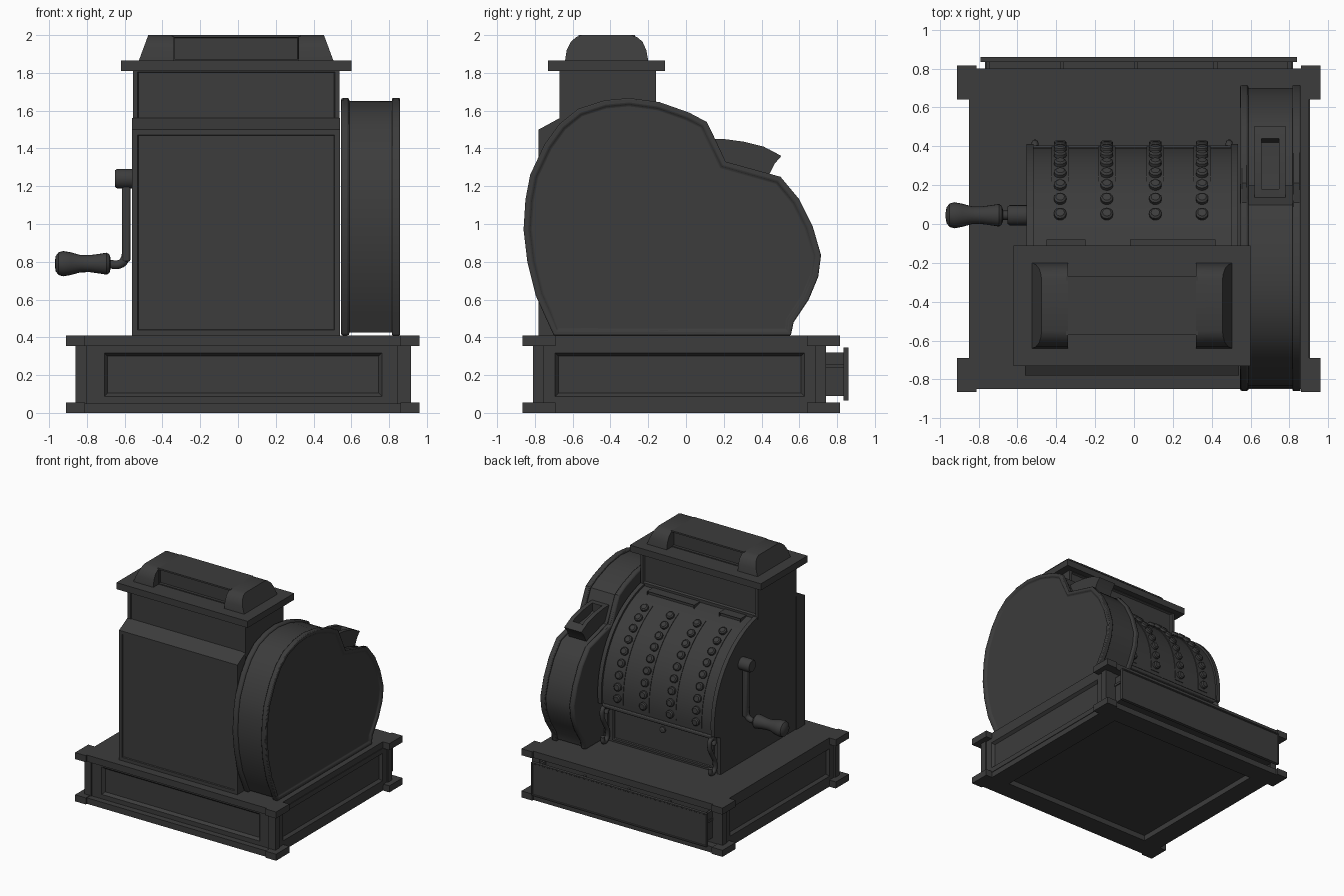
import bpy, bmesh
from math import radians, sin, cos, pi
from mathutils import Vector, Matrix

if "Cube" in bpy.data.objects:
    bpy.data.objects.remove(bpy.data.objects["Cube"])

mat = bpy.data.materials.new("dark_iron")
mat.diffuse_color = (0.045, 0.045, 0.045, 1)
mat.use_nodes = True
mat.node_tree.nodes["Principled BSDF"].inputs["Base Color"].default_value = mat.diffuse_color


def finish(name, bm, bevel=0.0, segs=2):
    bmesh.ops.recalc_face_normals(bm, faces=bm.faces)
    me = bpy.data.meshes.new(name)
    bm.to_mesh(me)
    bm.free()
    me.materials.append(mat)
    ob = bpy.data.objects.new(name, me)
    bpy.context.collection.objects.link(ob)
    if bevel:
        m = ob.modifiers.new("bevel", 'BEVEL')
        m.width, m.segments = bevel, segs
        m.limit_method, m.angle_limit = 'ANGLE', radians(50)
    return ob


def panel(bm, n, border, slope, depth, extra=0.0):
    """Sink a moulded panel into the biggest face pointing along n."""
    bm.normal_update()
    f = max((f for f in bm.faces if f.normal.dot(Vector(n)) > 0.99), key=lambda f: f.calc_area())
    if border:
        bmesh.ops.inset_individual(bm, faces=[f], thickness=border)
        if extra:
            ax = 0 if abs(n[1]) > 0.5 else 1
            c = f.calc_center_median()[ax]
            for v in f.verts:
                v.co[ax] += extra if v.co[ax] < c else -extra
    bmesh.ops.inset_individual(bm, faces=[f], thickness=slope, depth=-depth)


def box(name, x0, x1, y0, y1, z0, z1, panels=(), bevel=0.0):
    bm = bmesh.new()
    bmesh.ops.create_cube(bm, size=1)
    for v in bm.verts:
        v.co = ((x0 + x1) / 2 + v.co.x * (x1 - x0), (y0 + y1) / 2 + v.co.y * (y1 - y0),
                (z0 + z1) / 2 + v.co.z * (z1 - z0))
    bmesh.ops.recalc_face_normals(bm, faces=bm.faces)
    for p in panels:
        panel(bm, *p)
    return finish(name, bm, bevel)


def prism(name, pts, x0, x1, panels=(), bevel=0.0):
    """Extrude a (y, z) profile along x."""
    bm = bmesh.new()
    f = bm.faces.new([bm.verts.new((x0, y, z)) for y, z in pts])
    ext = bmesh.ops.extrude_face_region(bm, geom=[f])
    for v in ext["geom"]:
        if isinstance(v, bmesh.types.BMVert):
            v.co.x = x1
    bmesh.ops.recalc_face_normals(bm, faces=bm.faces)
    for p in panels:
        panel(bm, *p)
    return finish(name, bm, bevel)


def lathe(name, prof, origin, axis, n=16):
    """Spin (distance, radius) pairs around an axis from origin."""
    bm = bmesh.new()
    rot = Vector((0, 0, 1)).rotation_difference(Vector(axis)).to_matrix()
    rings = [[bm.verts.new(Vector(origin) + rot @ Vector((r * cos(2 * pi * i / n), r * sin(2 * pi * i / n), d)))
              for i in range(n)] for d, r in prof]
    for a, b in zip(rings, rings[1:]):
        for i in range(n):
            bm.faces.new((a[i], a[(i + 1) % n], b[(i + 1) % n], b[i]))
    bm.faces.new(rings[0])
    bm.faces.new(rings[-1])
    return finish(name, bm)


def tube(name, pts, r):
    cu = bpy.data.curves.new(name, 'CURVE')
    cu.dimensions = '3D'
    cu.bevel_depth, cu.bevel_resolution, cu.use_fill_caps = r, 3, True
    cu.resolution_u = 6
    s = cu.splines.new('BEZIER')
    s.bezier_points.add(len(pts) - 1)
    for b, p in zip(s.bezier_points, pts):
        b.co = p
        b.handle_left_type = b.handle_right_type = 'AUTO'
    cu.materials.append(mat)
    ob = bpy.data.objects.new(name, cu)
    bpy.context.collection.objects.link(ob)


def offset(pts, d):
    """Shrink a clockwise outline by d."""
    out = []
    for i, p in enumerate(pts):
        p = Vector(p)
        e1 = (p - Vector(pts[i - 1])).normalized()
        e2 = (Vector(pts[(i + 1) % len(pts)]) - p).normalized()
        n1, n2 = Vector((e1.y, -e1.x)), Vector((e2.y, -e2.x))
        m = (n1 + n2) / (1 + n1.dot(n2))
        out.append(p + m * d)
    return out


# Base: plinth, panelled core, top slab, corner pads and pilasters
box("base_plinth", -0.85, 0.90, -0.85, 0.80, 0, 0.05, [((0, 0, -1), 0.24, 0.002, 0.045)])
box("base_core", -0.85, 0.905, -0.80, 0.735, 0.045, 0.36,
    [(n, 0.06, 0.025, 0.022, e) for n, e in (((0, -1, 0), 0.10), ((-1, 0, 0), 0.065), ((1, 0, 0), 0.065))])
box("base_top_slab", -0.85, 0.90, -0.85, 0.80, 0.355, 0.41)
for sx, xa, xb in (("left", -0.91, -0.81), ("right", 0.86, 0.96)):
    for sy, ya, yb in (("front", -0.865, -0.69), ("back", 0.64, 0.815)):
        for sz, za in (("lower", 0), ("upper", 0.355)):
            box(f"corner_pad_{sz}_{sx}_{sy}", xa, xb, ya, yb, za, za + 0.055)
        px = (-0.86, -0.80) if sx == "left" else (0.845, 0.915)
        py = (-0.81, -0.755) if sy == "front" else (0.685, 0.74)
        box(f"pilaster_{sx}_{sy}", *px, *py, 0.05, 0.36)

# Drawer, slightly open at the back
box("drawer_front", -0.79, 0.84, 0.833, 0.86, 0.065, 0.345, [((0, 1, 0), 0.012, 0.006, 0.006)])
box("drawer_floor", -0.76, 0.81, 0.70, 0.84, 0.09, 0.11)
for x in (-0.76, -0.38, 0.0, 0.41, 0.79):
    box("drawer_divider", x, x + 0.02, 0.70, 0.84, 0.10, 0.32 if x in (-0.76, 0.79) else 0.30)
for x in (-0.768, 0.808):
    box("drawer_runner", x, x + 0.01, 0.70, 0.835, 0.24, 0.26)

# Cabinet: curved keyboard body with raised cheeks
CY, CZ = -0.31, 0.84


def body(r, ylow):
    arc = [(CY + r * cos(radians(a)), CZ + r * sin(radians(a))) for a in range(78, -8, -5)]
    return [(-0.74, 0.41), (-0.74, 1.5), (-0.66, 1.56), (-0.17, 1.56)] + arc + [(ylow, 0.72), (ylow, 0.41)]


prism("keyboard_body", body(0.705, 0.31), -0.53, 0.51)
for x in (-0.552, 0.50):
    prism("cabinet_cheek", body(0.722, 0.33), x, x + 0.034)
prism("cabinet_front", [(-0.78, 0.41), (-0.78, 1.5), (-0.67, 1.56), (-0.67, 0.41)], -0.56, 0.54,
      [((0, -1, 0), 0.04, 0.006, 0.008)])
box("cabinet_neck", -0.557, 0.537, -0.67, -0.16, 1.53, 1.83,
    [((0, -1, 0), 0.035, 0.006, 0.008), ((0, 1, 0), 0.035, 0.012, 0.015)])
box("cornice", -0.62, 0.60, -0.73, -0.11, 1.81, 1.865)
box("keyboard_lip", -0.52, 0.50, 0.30, 0.405, 0.725, 0.755, bevel=0.008)
box("lower_panel", -0.48, 0.46, 0.30, 0.325, 0.43, 0.71, [((0, 1, 0), 0.025, 0.008, 0.008)])
lathe("lower_lock", [(0, 0.025), (0.015, 0.025), (0.022, 0.015)], (-0.01, 0.315, 0.64), (0, 1, 0))
for xa, xb in ((-0.45, -0.25), (-0.02, 0.42)):
    box("keyboard_slot", xa, xb, -0.16, -0.08, 1.48, 1.537, [((0, 1, 0), 0.006, 0.003, 0.012)])
for x in (-0.51, 0.49):
    tube("scroll_bracket", [(x, y, z) for y, z in ((0.36, 0.66), (0.35, 0.71), (0.40, 0.72), (0.415, 0.66),
         (0.38, 0.58), (0.345, 0.51), (0.355, 0.44), (0.40, 0.435), (0.405, 0.48))], 0.018)

# Keys: four columns of nine on curved strips
for x in (-0.38, -0.14, 0.11, 0.35):
    ring = [[(CY + r * cos(radians(a)), CZ + r * sin(radians(a))) for a in range(64, -5, -4)] for r in (0.69, 0.710)]
    prism("key_strip", ring[0] + ring[1][::-1], x - 0.045, x + 0.045)
    for i in range(9):
        a = radians(60 - 7.5 * i)
        d = Vector((0, cos(a), sin(a)))
        lathe("key", [(0, 0.02), (0.012, 0.02), (0.014, 0.032), (0.032, 0.032), (0.04, 0.022)],
              Vector((x, CY, CZ)) + d * 0.70, d, 12)

# Top sign: two sloped rounded end blocks with a panelled centre
cap = [(-0.64, 1.865), (-0.632, 1.92), (-0.61, 1.965), (-0.58, 1.99), (-0.55, 2.0),
       (-0.29, 2.0), (-0.26, 1.99), (-0.23, 1.965), (-0.21, 1.92), (-0.20, 1.865)]
for name, xo, xi in (("left", -0.525, -0.34), ("right", 0.505, 0.32)):
    ob = prism("sign_end_" + name, cap, xo, xi)
    for v in ob.data.vertices:
        if abs(v.co.x - xo) < 0.001:
            v.co.x += (v.co.z - 1.865) * (0.37 if xo < 0 else -0.37)
box("sign_centre", -0.35, 0.33, -0.57, -0.27, 1.86, 2.0,
    [((0, -1, 0), 0.018, 0.002, 0.02), ((0, 1, 0), 0.018, 0.002, 0.02)])

# Side housing: clockwise outline in y, z
housing = [(-0.70, 0.41), (-0.75, 0.52), (-0.795, 0.62), (-0.84, 0.80), (-0.86, 0.97), (-0.85, 1.13),
           (-0.825, 1.26), (-0.75, 1.42), (-0.67, 1.53), (-0.57, 1.61), (-0.43, 1.655), (-0.30, 1.667),
           (-0.14, 1.645), (0.016, 1.59), (0.11, 1.54), (0.135, 1.49), (0.21, 1.33), (0.50, 1.25), (0.60, 1.13),
           (0.67, 0.99), (0.715, 0.835), (0.70, 0.72), (0.65, 0.60), (0.57, 0.48), (0.555, 0.41)]
prism("housing_drum", offset(housing, 0.016), 0.55, 0.84)
prism("housing_flange_inner", housing, 0.545, 0.59, bevel=0.012)
prism("housing_flange_outer", housing, 0.815, 0.858, [((1, 0, 0), 0.03, 0.008, 0.012)], bevel=0.01)

# Receipt chute on the housing
chute = [(0.12, 1.45), (0.20, 1.45), (0.31, 1.435), (0.41, 1.41), (0.505, 1.36), (0.47, 1.32), (0.44, 1.26),
         (0.19, 1.33)]
for x in (0.62, 0.745):
    prism("chute_cheek", chute, x, x + 0.035)
prism("chute_tray", [(0.13, 1.40), (0.25, 1.36), (0.42, 1.345), (0.44, 1.395), (0.505, 1.36), (0.47, 1.32),
                     (0.44, 1.26), (0.19, 1.33)], 0.65, 0.75)
prism("chute_top_bar", [(0.12, 1.45), (0.18, 1.45), (0.18, 1.36), (0.12, 1.40)], 0.65, 0.75)

# Crank with turned handle
lathe("crank_hub", [(0, 0.052), (0.095, 0.052), (0.105, 0.045)], (-0.545, 0.045, 1.24), (-1, 0, 0), 20)
box("crank_arm", -0.613, -0.57, 0.02, 0.07, 0.80, 1.24, bevel=0.01)
tube("crank_elbow", [(-0.592, 0.045, 0.88), (-0.597, 0.045, 0.82), (-0.62, 0.045, 0.79), (-0.70, 0.045, 0.79)], 0.024)
lathe("crank_handle", [(0, 0.03), (0.005, 0.048), (0.02, 0.058), (0.06, 0.052), (0.11, 0.045), (0.16, 0.046),
                       (0.21, 0.06), (0.25, 0.067), (0.275, 0.06), (0.29, 0.04), (0.295, 0.01)],
      (-0.675, 0.045, 0.79), (-1, 0, 0), 20)

# Smooth shading with sharp edges kept
bpy.ops.object.select_all(action='DESELECT')
for ob in bpy.context.scene.objects:
    if ob.type == 'MESH':
        ob.select_set(True)
        bpy.context.view_layer.objects.active = ob
bpy.ops.object.shade_smooth_by_angle(angle=radians(35))
